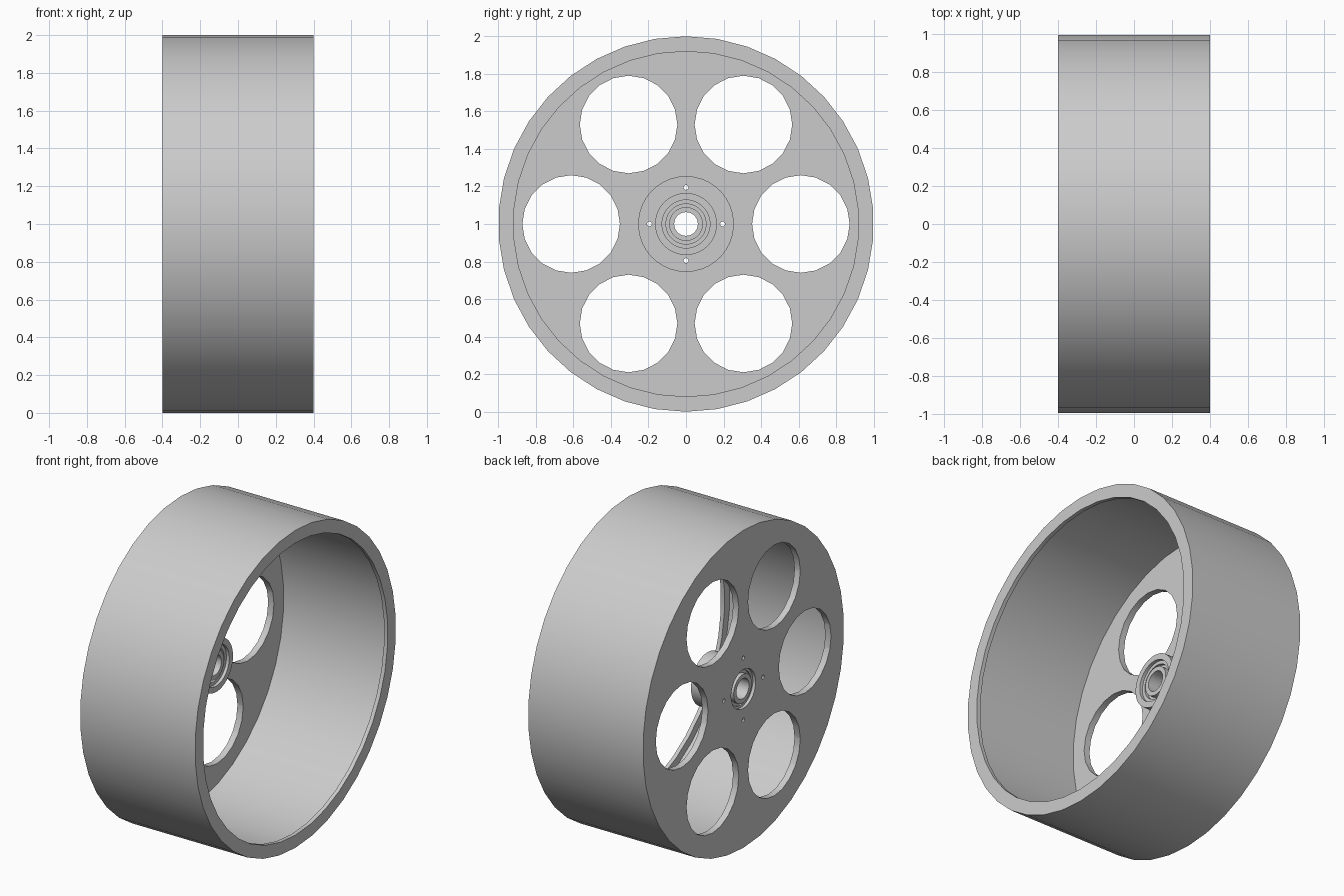
import bpy, bmesh, math
from mathutils import Matrix, Vector

default = bpy.data.objects.get("Cube")
if default:
    bpy.data.objects.remove(default, do_unlink=True)

SIDES = 38
AXLE_Z = 1.0
BACK, OPEN = -0.4, 0.4
WEB, FLANGE, HUB_END = -0.36, -0.33, -0.15
WALL, LIP = 0.97, 0.92

grey = bpy.data.materials.new("plain_grey")
grey.use_nodes = True
COLOUR = (0.6, 0.6, 0.6, 1)
grey.diffuse_color = COLOUR
grey.node_tree.nodes["Principled BSDF"].inputs["Base Color"].default_value = COLOUR


def add_object(name, bm):
    bmesh.ops.recalc_face_normals(bm, faces=bm.faces)
    mesh = bpy.data.meshes.new(name)
    bm.to_mesh(mesh)
    bm.free()
    mesh.materials.append(grey)
    obj = bpy.data.objects.new(name, mesh)
    bpy.context.collection.objects.link(obj)
    return obj


def lathe(name, profile):
    """Spin a closed (x, radius) profile around the axle."""
    bm = bmesh.new()
    rings = []
    for i in range(SIDES):
        a = math.tau * i / SIDES
        rings.append([bm.verts.new((x, r * math.sin(a), AXLE_Z + r * math.cos(a)))
                      for x, r in profile])
    n = len(profile)
    for i in range(SIDES):
        p, q = rings[i], rings[(i + 1) % SIDES]
        for j in range(n):
            k = (j + 1) % n
            bm.faces.new((p[j], p[k], q[k], q[j]))
    return add_object(name, bm)


def add_hole_ring(bm, count, ring_radius, radius, segments):
    """Evenly spaced cylinders through the web, parallel to the axle."""
    for i in range(count):
        a = math.tau * i / count
        place = Matrix.Translation(Vector((WEB, ring_radius * math.cos(a),
                                           AXLE_Z + ring_radius * math.sin(a))))
        bmesh.ops.create_cone(bm, cap_ends=True, segments=segments,
                              radius1=radius, radius2=radius, depth=0.4,
                              matrix=place @ Matrix.Rotation(math.pi / 2, 4, "Y"))


def smooth(obj):
    bpy.ops.object.select_all(action="DESELECT")
    obj.select_set(True)
    bpy.context.view_layer.objects.active = obj
    bpy.ops.object.shade_smooth_by_angle(angle=math.radians(30))


# Thin rim wall with inturned lip, web, flange and hub barrel in one turned shape
wheel = lathe("wheel_body", [
    (BACK, 1), (OPEN, 1), (OPEN, LIP), (OPEN - 0.025, LIP),
    (OPEN - 0.025, WALL), (WEB, WALL), (WEB, 0.255), (FLANGE, 0.255),
    (FLANGE, 0.165), (HUB_END, 0.165), (HUB_END, 0.128),
    (HUB_END - 0.02, 0.128), (HUB_END - 0.02, 0.107),
    (BACK + 0.02, 0.107), (BACK + 0.02, 0.122), (BACK, 0.122)])

# Six large lightening holes and four bolt holes
bm = bmesh.new()
add_hole_ring(bm, 6, 0.612, 0.26, 20)
add_hole_ring(bm, 4, 0.195, 0.013, 12)
cutter = add_object("hole_cutter", bm)
cutter.hide_render = True
cut = wheel.modifiers.new("holes", "BOOLEAN")
cut.operation = "DIFFERENCE"
cut.solver = "EXACT"
cut.object = cutter
bpy.context.view_layer.objects.active = wheel
bpy.ops.object.modifier_apply(modifier=cut.name)
bpy.data.objects.remove(cutter, do_unlink=True)
smooth(wheel)

# Bearing races sunk in both ends of the hub
for name, start in (("back_bearing_race", BACK + 0.03),
                    ("inner_bearing_race", HUB_END - 0.11)):
    smooth(lathe(name, [(start, 0.107), (start + 0.07, 0.107),
                        (start + 0.07, 0.088), (start, 0.088)]))

# Sleeve around the axle bore
smooth(lathe("axle_sleeve", [(BACK + 0.005, 0.09), (HUB_END - 0.01, 0.09),
                             (HUB_END - 0.01, 0.063), (BACK + 0.005, 0.063)]))
